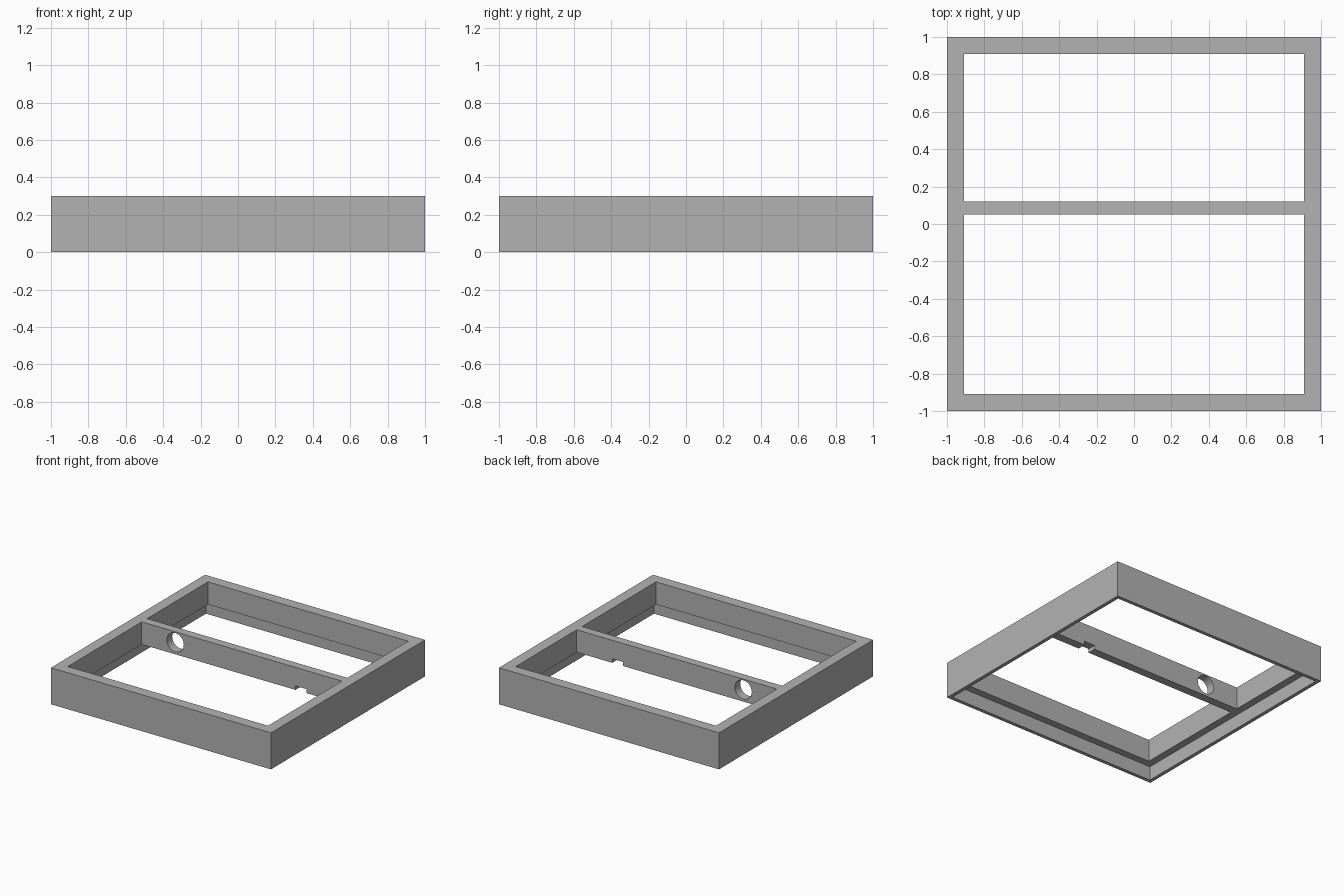
import bpy
import math

cube = bpy.data.objects.get("Cube")
if cube:
    bpy.data.objects.remove(cube, do_unlink=True)

HEIGHT = 0.3
INNER = 0.91            # half width of the opening
REBATE = 0.97           # half width of the recess underneath
LIP_Z = 0.115           # underside of the lip and of the crossbar
BAR_FRONT, BAR_BACK = 0.05, 0.12

grey = bpy.data.materials.new("plain grey")
grey.use_nodes = True
colour = (0.45, 0.45, 0.45, 1)
grey.diffuse_color = colour
grey.node_tree.nodes["Principled BSDF"].inputs["Base Color"].default_value = colour


def box(name, x, y, z):
    """Box from (low, high) ranges on each axis."""
    spans = (x, y, z)
    bpy.ops.mesh.primitive_cube_add(size=1, location=[(a + b) / 2 for a, b in spans])
    ob = bpy.context.object
    ob.name = name
    ob.scale = [b - a for a, b in spans]
    bpy.ops.object.transform_apply(location=True, rotation=True, scale=True)
    ob.data.materials.append(grey)
    return ob


def cut(target, cutter):
    """Subtract the cutter from the target, then discard it."""
    cutter.hide_render = True
    mod = target.modifiers.new("cut", 'BOOLEAN')
    mod.operation = 'DIFFERENCE'
    mod.solver = 'EXACT'
    mod.object = cutter
    bpy.ops.object.select_all(action='DESELECT')
    bpy.context.view_layer.objects.active = target
    target.select_set(True)
    bpy.ops.object.modifier_apply(modifier=mod.name)
    bpy.data.objects.remove(cutter, do_unlink=True)


# Square frame with a crossbar left between two openings
frame = box("frame_with_crossbar", (-1, 1), (-1, 1), (0, HEIGHT))
for low, high in ((-INNER, BAR_FRONT), (BAR_BACK, INNER)):
    cut(frame, box("opening_cutter", (-INNER, INNER), (low, high), (-0.2, 0.5)))

# Recess underneath, leaving a thin rim
cut(frame, box("recess_cutter", (-REBATE, REBATE), (-REBATE, REBATE), (-0.2, LIP_Z)))

# Small notch in the lower edge of the crossbar
cut(frame, box("notch_cutter", (0.488, 0.586), (0, 0.2), (0.05, LIP_Z + 0.033)))

# Round hole through the crossbar
bpy.ops.mesh.primitive_cylinder_add(vertices=48, radius=0.077, depth=0.3,
                                    location=(-0.605, 0.085, 0.213),
                                    rotation=(math.pi / 2, 0, 0))
hole = bpy.context.object
hole.data.materials.append(grey)
cut(frame, hole)

bpy.ops.object.shade_smooth_by_angle(angle=math.radians(30))
